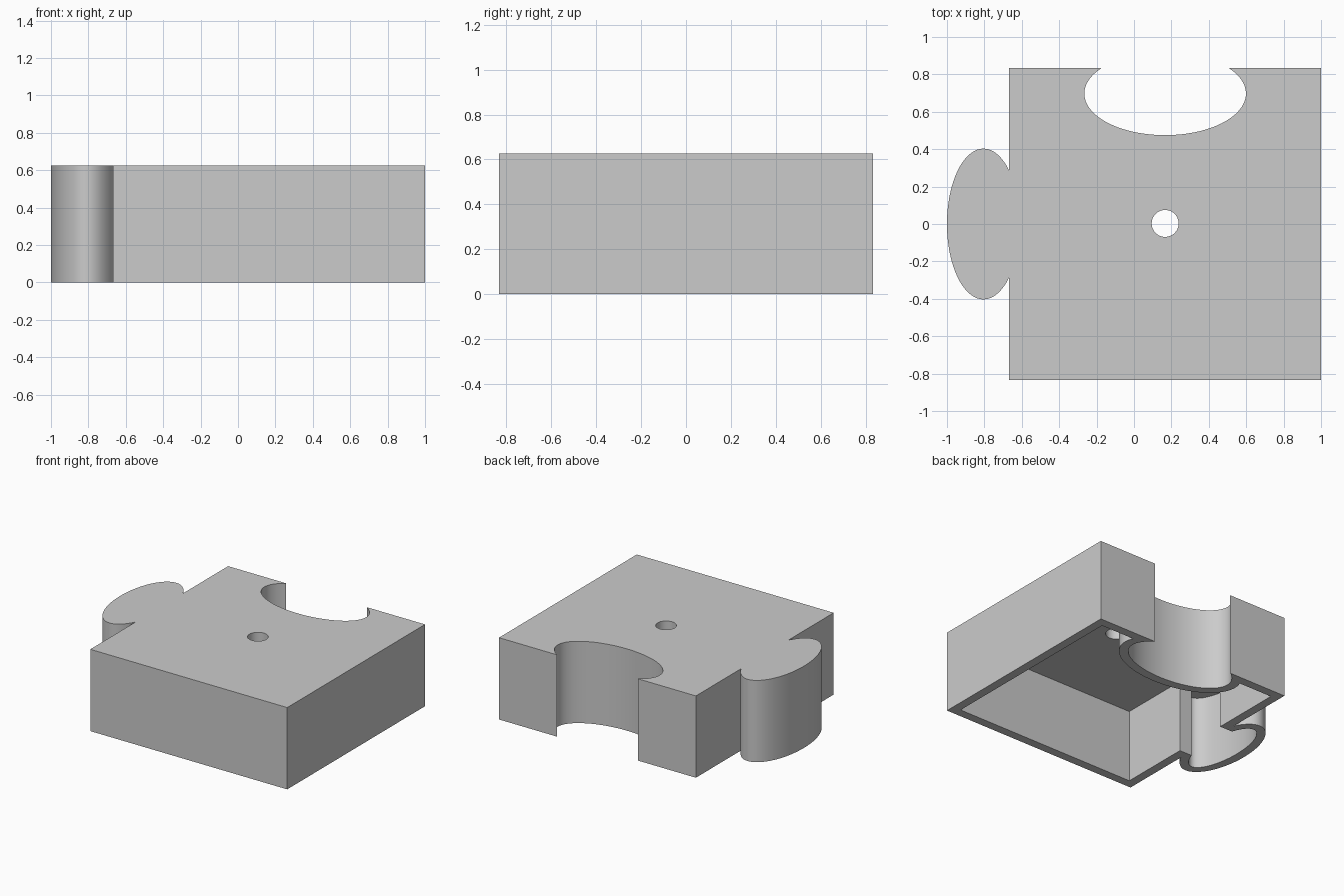
import bpy
import bmesh
import math

cube = bpy.data.objects.get("Cube")
if cube:
    bpy.data.objects.remove(cube, do_unlink=True)

# Main dimensions
LEFT, RIGHT, HALF_Y = -0.667, 1.0, 0.833
HEIGHT, WALL, CEILING = 0.626, 0.067, 0.556
MID_X = (LEFT + RIGHT) / 2
TAB = (-0.805, 0.0, 0.195, 0.403)        # centre x, y, radius x, y
SOCKET = (MID_X, 0.697, 0.432, 0.222)
HOLE = (MID_X, 0.003, 0.072, 0.072)
NECK = 0.285 - WALL


def arc(ellipse, start, end, steps):
    cx, cy, rx, ry = ellipse
    angles = [start + (end - start) * i / steps for i in range(steps + 1)]
    return [(cx + rx * math.cos(a), cy + ry * math.sin(a)) for a in angles]


def grown(ellipse, amount):
    cx, cy, rx, ry = ellipse
    return (cx, cy, rx + amount, ry + amount)


def socket_arc(ellipse, back):
    # Sweep round the front of the socket between its two lips
    a = math.asin((back - ellipse[1]) / ellipse[3])
    return arc(ellipse, a, -math.pi - a, 80)


def tab_arc(ellipse, a):
    return arc(ellipse, a, 2 * math.pi - a, 80)


def outline(inset, socket, tab):
    left, right, half = LEFT + inset, RIGHT - inset, HALF_Y - inset
    return ([(right, -half), (right, half)] + socket_arc(socket, half)
            + [(left, half)] + tab + [(left, -half)])


# Outer silhouette and the cavity that follows it
outer = outline(0, SOCKET, tab_arc(TAB, math.acos((LEFT - TAB[0]) / TAB[2])))
inner_tab = grown(TAB, -WALL)
inner_arc = tab_arc(inner_tab, math.asin(NECK / inner_tab[3]))
neck_x = LEFT + WALL
inner = outline(WALL, grown(SOCKET, WALL),
                [(neck_x, NECK)] + inner_arc + [(neck_x, -NECK)])
hole = arc(HOLE, 0, 2 * math.pi, 48)[:-1]

bm = bmesh.new()


def side_walls(points, low, high):
    # Raise a closed outline into walls; return its bottom and top edges
    rings = [[bm.verts.new((x, y, z)) for x, y in points] for z in (low, high)]
    n = len(points)
    for i in range(n):
        j = (i + 1) % n
        bm.faces.new((rings[0][i], rings[0][j], rings[1][j], rings[1][i]))
    return [[bm.edges.get((r[i], r[(i + 1) % n])) for i in range(n)] for r in rings]


outer_low, outer_top = side_walls(outer, 0, HEIGHT)
inner_low, inner_top = side_walls(inner, 0, CEILING)
hole_low, hole_top = side_walls(hole, CEILING, HEIGHT)

# Bottom rim, cavity ceiling and top surface
for edges, direction in ((outer_low + inner_low, -1),
                         (inner_top + hole_low, -1),
                         (outer_top + hole_top, 1)):
    bmesh.ops.triangle_fill(bm, use_beauty=True, use_dissolve=False,
                            edges=edges, normal=(0, 0, direction))
bmesh.ops.recalc_face_normals(bm, faces=bm.faces[:])

mesh = bpy.data.meshes.new("puzzle_block")
bm.to_mesh(mesh)
bm.free()
block = bpy.data.objects.new("puzzle_block", mesh)
bpy.context.collection.objects.link(block)

# Plain grey finish
grey = bpy.data.materials.new("light_grey")
grey.use_nodes = True
colour = (0.6, 0.6, 0.6, 1)
grey.diffuse_color = colour
grey.node_tree.nodes["Principled BSDF"].inputs["Base Color"].default_value = colour
mesh.materials.append(grey)

bpy.ops.object.select_all(action='DESELECT')
block.select_set(True)
bpy.context.view_layer.objects.active = block
bpy.ops.object.shade_smooth_by_angle(angle=math.radians(30))
